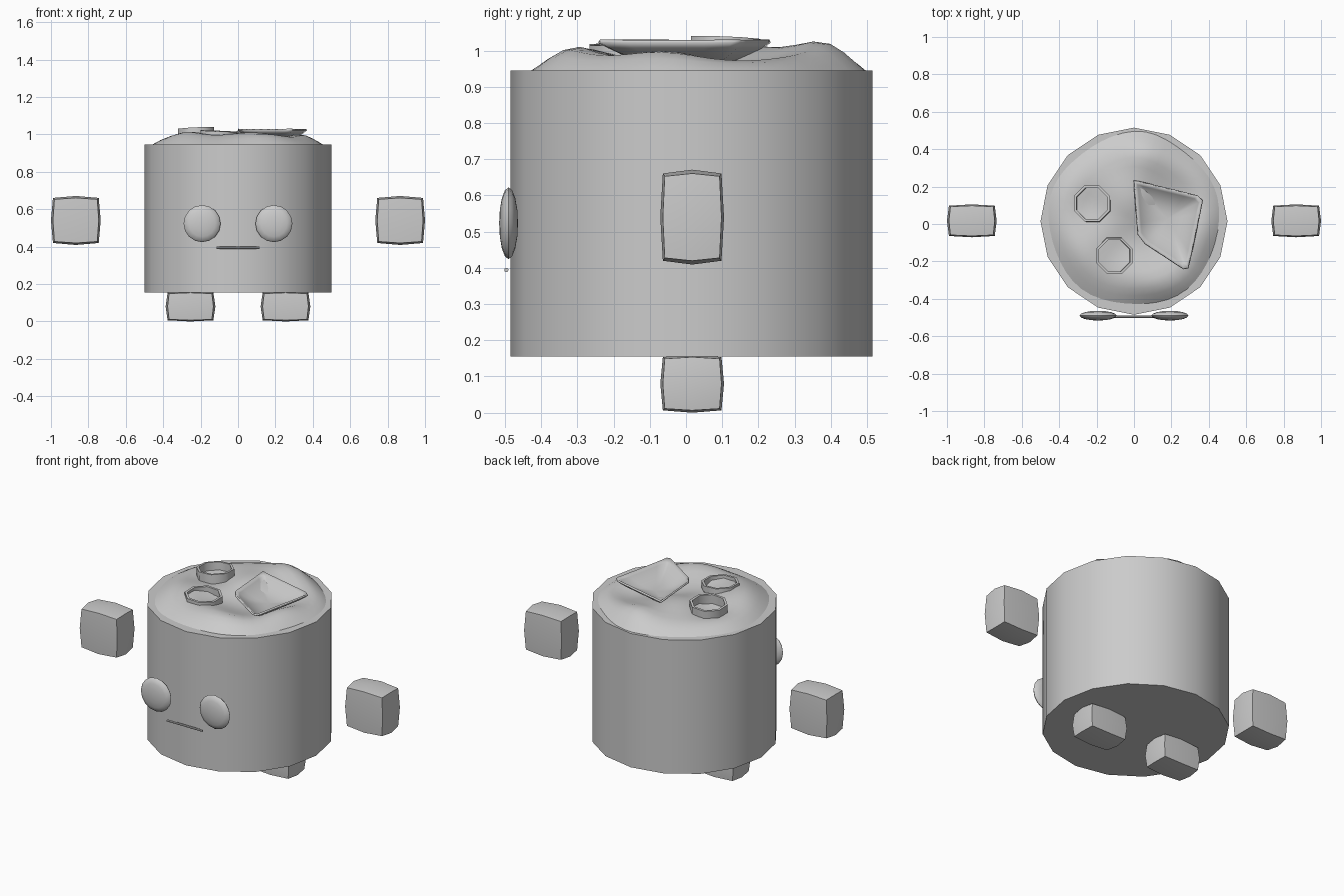
import bpy, bmesh
from math import sin, cos, pi, radians, exp, hypot
from mathutils import Matrix, Vector

if "Cube" in bpy.data.objects:
    bpy.data.objects.remove(bpy.data.objects["Cube"])

CY = 0.015  # body axis in y


def add_object(name, bm, angle=30):
    bmesh.ops.recalc_face_normals(bm, faces=bm.faces)
    mesh = bpy.data.meshes.new(name)
    bm.to_mesh(mesh)
    bm.free()
    obj = bpy.data.objects.new(name, mesh)
    bpy.context.collection.objects.link(obj)
    bpy.ops.object.select_all(action='DESELECT')
    obj.select_set(True)
    bpy.context.view_layer.objects.active = obj
    bpy.ops.object.shade_smooth_by_angle(angle=radians(angle))
    return obj


def pillow_box(name, center, half):
    """Box with bulging faces and crisp edges."""
    bm = bmesh.new()
    bmesh.ops.create_cube(bm, size=2)
    bmesh.ops.subdivide_edges(bm, edges=bm.edges[:], cuts=1, use_grid_fill=True)
    for v in bm.verts:
        n = sum(abs(c) > 0.5 for c in v.co)
        f = {1: 1.0, 2: 0.92, 3: 0.86}.get(n, 1.0)
        v.co = Vector([center[i] + v.co[i] * half[i] * f for i in range(3)])
    return add_object(name, bm, 40)


def disc_surface(name, outline, height, center, levels):
    """Concentric copies of an outline, shrunk to a centre point."""
    bm = bmesh.new()
    rows = []
    for t in levels:
        row = []
        for p in outline:
            x = center[0] + (p[0] - center[0]) * t
            y = center[1] + (p[1] - center[1]) * t
            row.append(bm.verts.new((x, y, height(x, y, t))))
        rows.append(row)
    n = len(outline)
    for a, b in zip(rows, rows[1:]):
        for i in range(n):
            j = (i + 1) % n
            bm.faces.new((a[i], a[j], b[j], b[i]))
    mid = bm.verts.new((center[0], center[1], height(center[0], center[1], 0)))
    for i in range(n):
        bm.faces.new((rows[-1][i], rows[-1][(i + 1) % n], mid))
    return add_object(name, bm, 60)


# Bowl body: 16-sided drum
bm = bmesh.new()
bmesh.ops.create_cone(bm, cap_ends=True, segments=16, radius1=0.5, radius2=0.5, depth=0.79,
                      matrix=Matrix.Translation((0, CY, 0.55)))
add_object("bowl_body", bm)

# Hands, feet and eyes on both sides
for side, s in (("left", -1), ("right", 1)):
    pillow_box(side + "_hand", (s * 0.867, 0.017, 0.54), (0.133, 0.088, 0.131))
    pillow_box(side + "_foot", (s * 0.254, 0.017, 0.08), (0.133, 0.088, 0.08))
    bm = bmesh.new()
    bmesh.ops.create_uvsphere(
        bm, u_segments=16, v_segments=8, radius=1,
        matrix=Matrix.Translation((s * 0.192, -0.49, 0.523))
        @ Matrix.Diagonal((0.099, 0.026, 0.099, 1)) @ Matrix.Rotation(pi / 2, 4, 'X'))
    add_object(side + "_eye", bm, 60)

# Mouth: thin rod
bm = bmesh.new()
bmesh.ops.create_cone(bm, cap_ends=True, segments=8, radius1=0.006, radius2=0.006, depth=0.23,
                      matrix=Matrix.Translation((0, -0.496, 0.394)) @ Matrix.Rotation(pi / 2, 4, 'Y'))
add_object("mouth", bm)


# Lumpy filling
def filling_height(x, y, t):
    edge = min(1.0, (1 - t) / 0.3)
    z = 0.938 + 0.062 * sin(edge * pi / 2)
    z += 0.014 * edge * (sin(11 * x + 3 * y + 1) * cos(10 * y - 2) + 0.6 * sin(17 * y + 6 * x))
    z += 0.026 * exp(-((x - 0.05) ** 2 + (y - 0.37) ** 2) / 0.012)
    z -= 0.06 * exp(-((x - 0.18) ** 2 + (y - 0.03) ** 2) / 0.022)
    for rx, ry in ((-0.225, 0.11), (-0.105, -0.17)):
        z -= 0.022 * exp(-((x - rx) ** 2 + (y - ry) ** 2) / 0.012)
    return z


rim = [((0.468 + 0.008 * sin(5 * a)) * cos(a), 0.022 + (0.468 + 0.008 * sin(5 * a)) * sin(a))
       for a in (2 * pi * i / 48 for i in range(48))]
disc_surface("filling", rim, filling_height, (0, 0.022),
             [1, 0.95, 0.88, 0.8, 0.7, 0.6, 0.5, 0.4, 0.3, 0.2, 0.1])

# Dished chip with a level rim
corners = [(0, 0.232), (0.03, 0.225), (0.34, 0.15), (0.366, 0.125), (0.29, -0.235),
           (0.265, -0.24), (0.06, -0.105), (0.022, -0.055)]
outline = []
for p, q in zip(corners, corners[1:] + corners[:1]):
    k = 5 if hypot(q[0] - p[0], q[1] - p[1]) > 0.1 else 1
    outline += [(p[0] + (q[0] - p[0]) * i / k, p[1] + (q[1] - p[1]) * i / k) for i in range(k)]
chip = disc_surface("chip", outline, lambda x, y, t: 1.026 - 0.065 * (1 - t ** 2.5),
                    (0.18, 0.03), [1, 0.9, 0.78, 0.6, 0.4, 0.2])
solid = chip.modifiers.new("thickness", 'SOLIDIFY')
solid.thickness = 0.01
solid.offset = 0


# Octagonal vegetable rings, open through the middle
def ring(name, x, y, top, tilt):
    bm = bmesh.new()
    profile = [(0.104, 0), (0.09, 0), (0.09, -0.075), (0.104, -0.075)]
    rows = [[bm.verts.new((r * cos(a), r * sin(a), z)) for r, z in profile]
            for a in (2 * pi * (i + 0.5) / 8 for i in range(8))]
    for i in range(8):
        a, b = rows[i], rows[(i + 1) % 8]
        for k in range(4):
            m = (k + 1) % 4
            bm.faces.new((a[k], a[m], b[m], b[k]))
    bm.transform(Matrix.Translation((x, y, top)) @ Matrix.Rotation(tilt[1], 4, 'Y')
                 @ Matrix.Rotation(tilt[0], 4, 'X'))
    add_object(name, bm, 50)


ring("ring_slice_back", -0.225, 0.11, 1.034, (-0.04, -0.05))
ring("ring_slice_front", -0.105, -0.17, 1.018, (0.02, 0.04))
